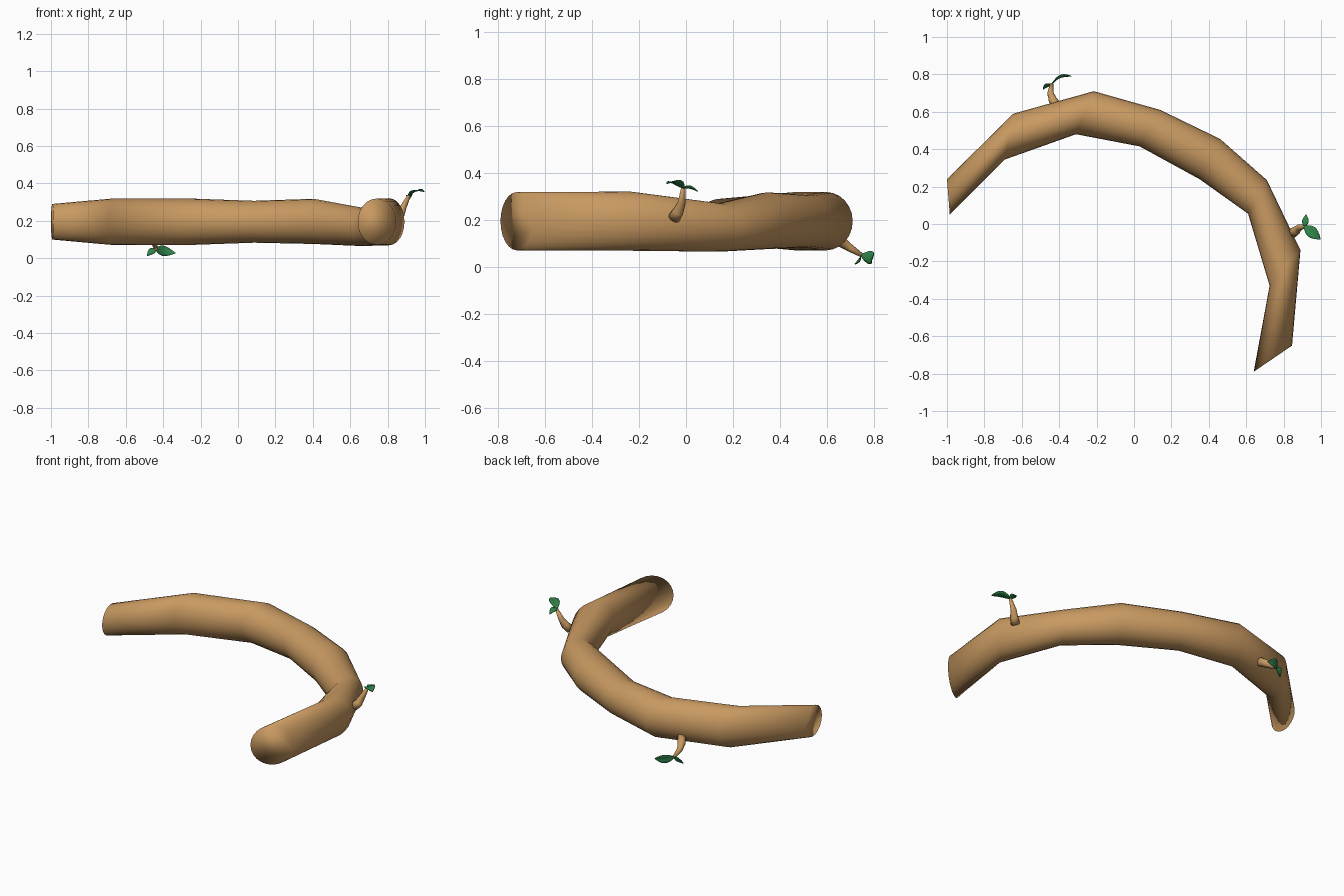
import bpy, math
from mathutils import Vector

if "Cube" in bpy.data.objects:
    bpy.data.objects.remove(bpy.data.objects["Cube"])


def material(name, rgb):
    m = bpy.data.materials.new(name)
    m.diffuse_color = (*rgb, 1)
    m.use_nodes = True
    m.node_tree.nodes["Principled BSDF"].inputs["Base Color"].default_value = m.diffuse_color
    return m


bark = material("bark", (0.58, 0.32, 0.12))
green = material("leaf_green", (0.03, 0.23, 0.07))


def make(name, verts, faces, mat):
    me = bpy.data.meshes.new(name)
    me.from_pydata(verts, [], faces)
    me.materials.append(mat)
    for p in me.polygons:
        p.use_smooth = True
    ob = bpy.data.objects.new(name, me)
    bpy.context.collection.objects.link(ob)
    return ob


def skin(name, rings, mat):
    """Join equal rings into a capped tube."""
    n = len(rings[0])
    verts = [v for r in rings for v in r]
    faces = []
    for i in range(len(rings) - 1):
        for j in range(n):
            a, b = i * n + j, i * n + (j + 1) % n
            faces.append((a, b, b + n, a + n))
    faces.append(tuple(reversed(range(n))))
    faces.append(tuple(range(len(verts) - n, len(verts))))
    return make(name, verts, faces, mat)


def circle(c, u, v, r, n):
    return [c + r * (math.cos(t) * u + math.sin(t) * v)
            for t in (2 * math.pi * k / n for k in range(n))]


# Main branch: outer x, outer y, inner x, inner y, centre height
stations = [
    (-1.00, 0.24, -0.985, 0.05, 0.195),
    (-0.645, 0.59, -0.69, 0.345, 0.195),
    (-0.215, 0.71, -0.31, 0.48, 0.195),
    (0.14, 0.61, 0.03, 0.415, 0.195),
    (0.46, 0.455, 0.35, 0.24, 0.197),
    (0.71, 0.235, 0.61, 0.055, 0.168),
    (0.89, -0.14, 0.725, -0.33, 0.195),
    (0.845, -0.65, 0.64, -0.79, 0.195),
]
up = Vector((0, 0, 1))
rings = []
for ox, oy, ix, iy, z in stations:
    o, i = Vector((ox, oy, z)), Vector((ix, iy, z))
    rings.append(circle((o + i) / 2, (o - i).normalized(), up, (o - i).length / 2, 24))
skin("branch", rings, bark)


def twig(name, pts, radii):
    pts = [Vector(p) for p in pts]
    out = []
    for k, p in enumerate(pts):
        d = (pts[min(k + 1, len(pts) - 1)] - pts[max(k - 1, 0)]).normalized()
        u = d.cross(Vector((0.3, 0.2, 1))).normalized()
        out.append(circle(p, u, d.cross(u), radii[k], 12))
    skin(name, out, bark)


def leaf(name, base, tip, side, width, arch):
    """Pointed blade, curved along its length and slightly folded."""
    base, tip, side, arch = map(Vector, (base, tip, side, arch))
    d = tip - base
    side = (side - d * side.dot(d) / d.length_squared).normalized()
    n, m = 12, 4
    verts, faces = [], []
    for i in range(n + 1):
        t = i / n
        w = width / 2 * (0.08 + math.sin(math.pi * t ** 0.9)) * (1 - 0.08 * t)
        if i == n:
            w = 0.001
        c = base + d * t + arch * math.sin(math.pi * t)
        for j in range(m + 1):
            s = 2 * j / m - 1
            verts.append(c + side * w * s + arch.normalized() * 0.006 * abs(s) * math.sin(math.pi * t))
    for i in range(n):
        for j in range(m):
            a = i * (m + 1) + j
            faces.append((a, a + 1, a + m + 2, a + m + 1))
    ob = make(name, verts, faces, green)
    mod = ob.modifiers.new("thickness", "SOLIDIFY")
    mod.thickness = 0.004
    mod.offset = 0


# Rear twig with two leaves
twig("rear_twig",
     [(-0.41, 0.63, 0.125), (-0.435, 0.665, 0.105), (-0.447, 0.70, 0.08), (-0.44, 0.748, 0.05)],
     [0.026, 0.023, 0.017, 0.009])
leaf("rear_leaf_large", (-0.442, 0.745, 0.05), (-0.335, 0.79, 0.027),
     (0, 0.25, 1), 0.054, (-0.005, 0.015, 0))
leaf("rear_leaf_small", (-0.438, 0.745, 0.05), (-0.487, 0.72, 0.012),
     (-0.6, 0.3, 0.8), 0.034, (0, 0.006, 0.003))

# Side twig with two leaves
twig("side_twig",
     [(0.845, -0.05, 0.21), (0.868, -0.034, 0.235), (0.885, -0.018, 0.275), (0.915, -0.012, 0.335)],
     [0.027, 0.024, 0.017, 0.009])
leaf("side_leaf_large", (0.91, -0.01, 0.335), (0.997, -0.082, 0.355),
     (0.65, 0.75, 0.1), 0.058, (0, 0, 0.014))
leaf("side_leaf_small", (0.912, -0.014, 0.335), (0.92, 0.05, 0.322),
     (1, -0.1, 0.3), 0.034, (0, 0, 0.006))
